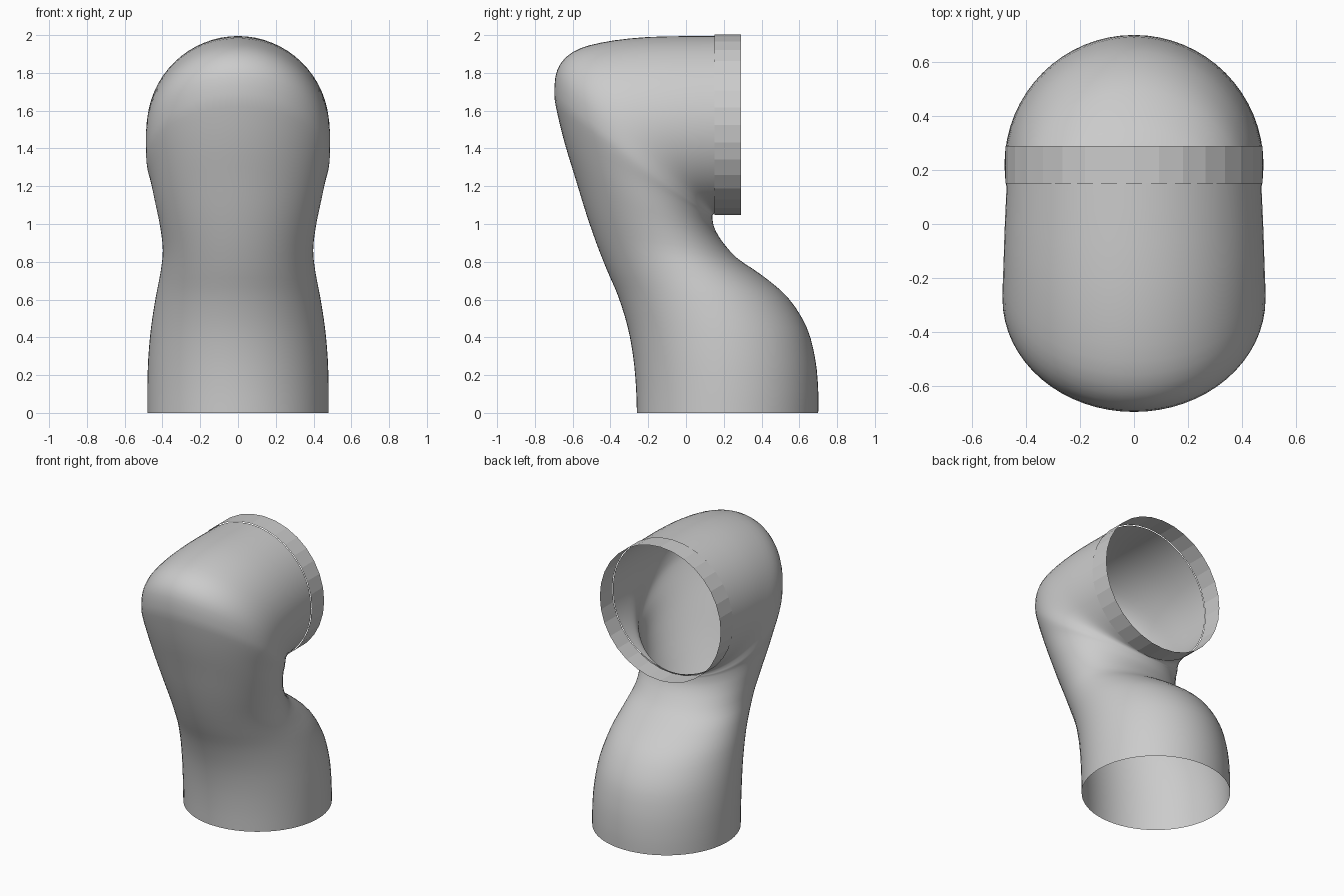
import bpy, bmesh, math
from mathutils import Vector

if "Cube" in bpy.data.objects:
    bpy.data.objects.remove(bpy.data.objects["Cube"])

N = 64      # points around each body section
STEPS = 3   # interpolated rings between two sections

# Sections fanning around the elbow: inner (y, z), outer (y, z), half width in x
SECTIONS = [
    (.70, 0, -.26, 0, .48), (.70, .12, -.265, .14, .48),
    (.685, .28, -.28, .30, .475), (.64, .45, -.31, .46, .46),
    (.54, .61, -.36, .62, .435), (.40, .73, -.42, .76, .41),
    (.27, .82, -.475, .90, .398), (.19, .91, -.53, 1.06, .412),
    (.15, .98, -.585, 1.24, .437), (.14, 1.03, -.64, 1.42, .46),
    (.14, 1.04, -.68, 1.58, .48), (.14, 1.045, -.697, 1.69, .487),
    (.143, 1.05, -.68, 1.82, .488), (.145, 1.052, -.60, 1.91, .487),
    (.147, 1.054, -.45, 1.96, .484), (.15, 1.055, -.20, 1.99, .48),
    (.15, 1.055, .15, 1.995, .472),
]


def catmull(a, b, c, d, t):
    return .5 * (2*b + (c - a)*t + (2*a - 5*b + 4*c - d)*t*t + (3*b - a - 3*c + d)*t**3)


def refine(rows):
    rows = [Vector(r) for r in rows]
    out = []
    for i in range(len(rows) - 1):
        a, b, c = rows[max(i - 1, 0)], rows[i], rows[i + 1]
        d = rows[min(i + 2, len(rows) - 1)]
        out += [catmull(a, b, c, d, k / STEPS) for k in range(STEPS)]
    return out + [rows[-1]]


def loft(name, rings):
    bm = bmesh.new()
    loops = [[bm.verts.new(p) for p in ring] for ring in rings]
    for lo, hi in zip(loops, loops[1:]):
        for i in range(len(lo)):
            j = (i + 1) % len(lo)
            bm.faces.new((lo[i], lo[j], hi[j], hi[i]))
    bmesh.ops.recalc_face_normals(bm, faces=bm.faces)
    me = bpy.data.meshes.new(name)
    bm.to_mesh(me)
    bm.free()
    ob = bpy.data.objects.new(name, me)
    bpy.context.collection.objects.link(ob)
    return ob


def section(iy, iz, oy, oz, w):
    ring = []
    for k in range(N):
        a = 2 * math.pi * k / N
        s = (1 - math.cos(a)) / 2
        ring.append((w * math.sin(a), iy + (oy - iy) * s, iz + (oz - iz) * s))
    return ring


# Smooth elbow shell, open at the base and at the collar
shell = loft("elbow_shell", [section(*r) for r in refine(SECTIONS)])
for p in shell.data.polygons:
    p.use_smooth = True


# Faceted open collar band at the back of the head
def circle(y, r, n=32):
    return [(r * math.sin(2 * math.pi * k / n), y, 1.525 + r * math.cos(2 * math.pi * k / n))
            for k in range(n)]


loft("collar", [circle(.15, .477), circle(.29, .477)])
